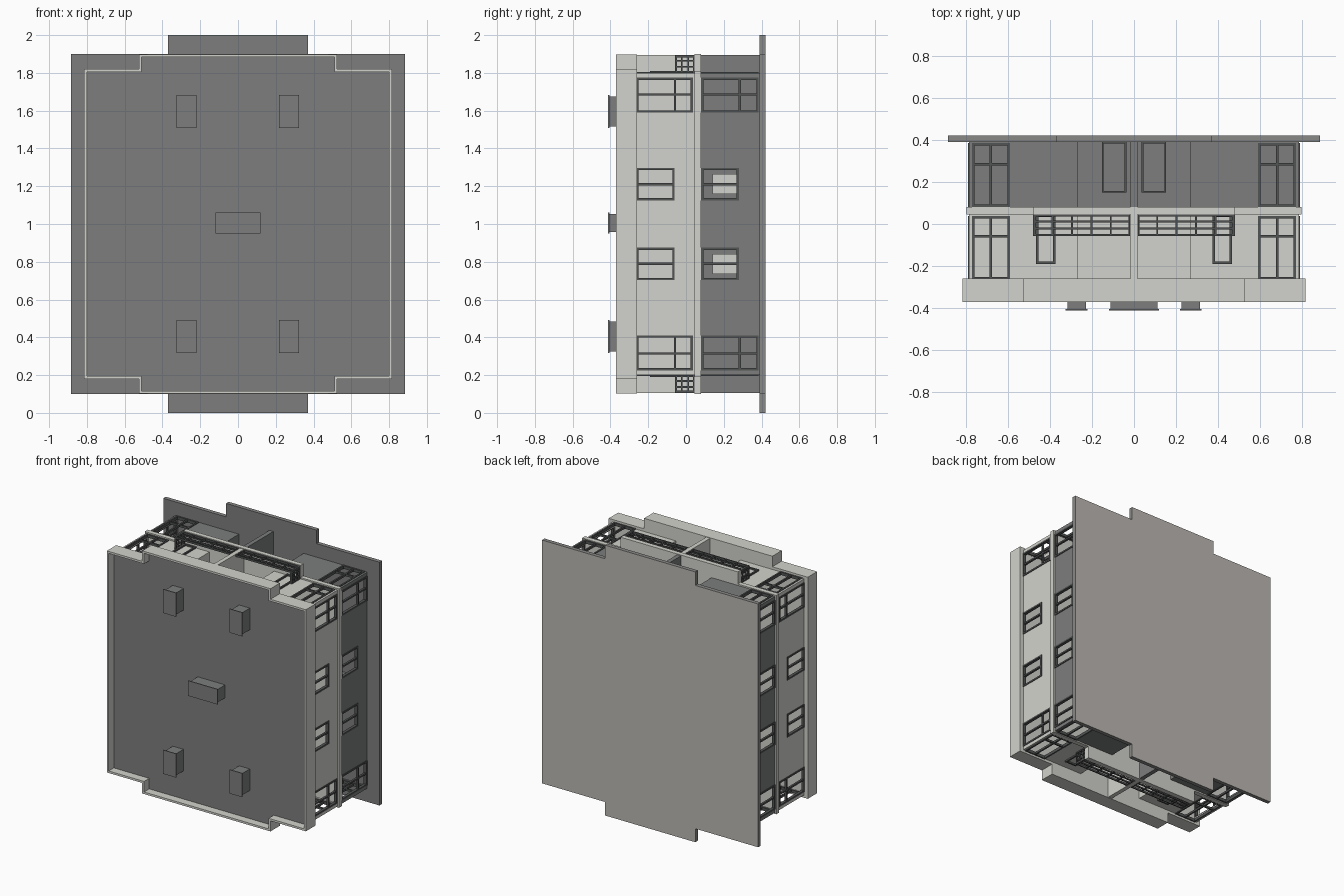
import bpy, bmesh

if "Cube" in bpy.data.objects:
    bpy.data.objects.remove(bpy.data.objects["Cube"])


def material(name, r, g, b):
    m = bpy.data.materials.new(name)
    m.diffuse_color = (r, g, b, 1)
    m.use_nodes = True
    m.node_tree.nodes["Principled BSDF"].inputs["Base Color"].default_value = m.diffuse_color
    return m


LIGHT = material("pale_plaster", 0.65, 0.655, 0.61)
DARK = material("dark_grey", 0.20, 0.207, 0.203)
FRAME = material("charcoal_frame", 0.085, 0.09, 0.088)
UNDER = material("warm_grey_underside", 0.50, 0.48, 0.45)
EDGE = material("mid_grey_edge", 0.25, 0.25, 0.245)


def finish(name, bm, mat):
    bmesh.ops.recalc_face_normals(bm, faces=bm.faces)
    me = bpy.data.meshes.new(name)
    bm.to_mesh(me)
    bm.free()
    me.materials.append(mat)
    ob = bpy.data.objects.new(name, me)
    bpy.context.collection.objects.link(ob)
    return ob


def boxes(name, items, mat):
    """One object from boxes given as (x0, x1, y0, y1, z0, z1)."""
    bm = bmesh.new()
    for x0, x1, y0, y1, z0, z1 in items:
        vs = bmesh.ops.create_cube(bm, size=1)["verts"]
        for v in vs:
            v.co = ((x0 + x1) / 2 + v.co.x * (x1 - x0),
                    (y0 + y1) / 2 + v.co.y * (y1 - y0),
                    (z0 + z1) / 2 + v.co.z * (z1 - z0))
    return finish(name, bm, mat)


def prism(name, w, h, cw, ch, y0, y1, mat):
    """Plan of half size w x h whose middle strip (half width cw) reaches ch."""
    half = [(-w, -h), (-cw, -h), (-cw, -ch), (cw, -ch), (cw, -h), (w, -h)]
    pts = half + [(-x, -z) for x, z in half]
    bm = bmesh.new()
    face = bm.faces.new([bm.verts.new((x, y0, 1 + z)) for x, z in pts])
    out = bmesh.ops.extrude_face_region(bm, geom=[face])["geom"]
    for v in out:
        if isinstance(v, bmesh.types.BMVert):
            v.co.y = y1
    # the extrusion drops the first cap, so close the open end
    edges = [e for e in bm.edges if e.is_boundary]
    if edges:
        bmesh.ops.holes_fill(bm, edges=edges)
    return finish(name, bm, mat)


def cut(ob, cutter):
    mod = ob.modifiers.new("cut", 'BOOLEAN')
    mod.operation = 'DIFFERENCE'
    mod.solver = 'EXACT'
    mod.object = cutter
    bpy.context.view_layer.objects.active = ob
    bpy.ops.object.modifier_apply(modifier=mod.name)
    bpy.data.objects.remove(cutter)


def place(axis, pos, d, u0, u1, y0, y1):
    """Box lying in a wall that faces x or z."""
    if axis == 'x':
        return (pos - d, pos + d, y0, y1, u0, u1)
    return (u0, u1, y0, y1, pos - d, pos + d)


def frame_bars(axis, pos, u0, u1, y0, y1, us=(), ys=(), t=0.012, d=0.011):
    bars = [place(axis, pos, d, a, a + t, y0, y1) for a in (u0, u1 - t)]
    bars += [place(axis, pos, d, u0, u1, a, a + t) for a in (y0, y1 - t)]
    bars += [place(axis, pos, d * .7, a - t / 2, a + t / 2, y0, y1) for a in us]
    bars += [place(axis, pos, d * .7, u0, u1, a - t / 2, a + t / 2) for a in ys]
    return bars


def mirrored(a, b, s):
    return (a, b) if s > 0 else (-b, -a)


W, H, CW, CH, T = 0.785, 0.80, 0.265, 0.60, 0.02


def storey(name, y0, y1, big, small, split, mat):
    walls = prism(name + "_walls", W, H, CW, CH, y0, y1, mat)
    cut(walls, prism("room_cutter", W - T, H - T, CW + T, CH - T,
                     y0 - .01, y1 + .01, mat))
    holes, bars = {'x': [], 'z': []}, []

    def window(axis, pos, u0, u1, ys, us, splits):
        holes[axis].append(place(axis, pos, .04, u0 + .004, u1 - .004,
                                 ys[0] + .004, ys[1] - .004))
        bars.extend(frame_bars(axis, pos, u0, u1, *ys, us, splits))

    for sx in (-1, 1):
        for sz in (-1, 1):
            # large and small windows on the long sides
            a, b = mirrored(.59, .775, sz)
            window('x', sx * (W - .006), 1 + a, 1 + b, big,
                   [1 + sz * .685], [split])
            a, b = mirrored(.125, .297, sz)
            window('x', sx * (W - .006), 1 + a, 1 + b, small,
                   [1 + sz * .21], [])
            # corner windows on the ends
            a, b = mirrored(.59, .77, sx)
            window('z', 1 + sz * (H - .006), a, b, big, [sx * .68], [split])
    for axis in 'xz':
        cut(walls, boxes("window_cutter", holes[axis], mat))
    boxes(name + "_window_frames", bars, FRAME)
    # wall dividing the two recesses
    boxes(name + "_divider", [(-.016, .016, y0, y1, 1 + a, 1 + b)
                              for a, b in ((-.895, -CH), (CH, .895))], mat)
    # inner room walls
    rooms = [(s * .275 - .01, s * .275 + .01, y0, y1, 1 - CH, 1 + CH) for s in (-1, 1)]
    rooms += [(a, b, y0, y1, .99, 1.01) for a, b in ((-.765, -.285), (.285, .765))]
    boxes(name + "_room_walls", rooms, mat)


storey("lower", .08, .39, (.08, .385), (.08, .28), .285, DARK)
storey("upper", -.26, .045, (-.263, .037), (-.263, -.06), -.058, LIGHT)

# ground plate: dark face, mid grey edges, warm underside
plate = prism("base_plate", .885, .90, .37, 1.0, .39, .42, DARK)
plate.data.materials.append(EDGE)
plate.data.materials.append(UNDER)
for p in plate.data.polygons:
    p.material_index = 2 if p.normal.y > .5 else 0 if p.normal.y < -.5 else 1

# slab between the storeys
prism("middle_slab", .795, .81, .48, .90, .045, .08, LIGHT)

# roof slab, raised rim and dark roof surface
prism("roof_slab", .815, .82, .525, .898, -.30, -.26, LIGHT)
rim = prism("roof_rim", .815, .82, .525, .898, -.37, -.30, LIGHT)
cut(rim, prism("rim_cutter", .80, .805, .51, .883, -.40, -.28, LIGHT))
prism("roof_surface", .80, .805, .51, .883, -.31, -.30, DARK)

# roof vents with flat caps
vents = [(x, 1 + s * .595, .052, .088) for x in (-.273, .27) for s in (-1, 1)]
vents.append((0, 1.005, .12, .056))
boxes("roof_vents", [(x - a + .008, x + a - .008, -.406, -.31, z - b + .008, z + b - .008)
                     for x, z, a, b in vents], DARK)
boxes("vent_caps", [(x - a, x + a, -.412, -.405, z - b, z + b)
                    for x, z, a, b in vents], DARK)

# doors and balcony railings
doors, rails = [], []
for sx in (-1, 1):
    for sz in (-1, 1):
        a, b = mirrored(.372, .465, sx)
        doors += frame_bars('z', 1 + sz * H, a, b, -.19, .045)
        a, b = mirrored(.036, .152, sx)
        doors += frame_bars('z', 1 + sz * CH, a, b, .15, .39, t=.008)
        a, b = mirrored(.018, .48, sx)
        step = (b - a) / 5
        rails += frame_bars('z', 1 + sz * .888, a, b, -.057, .045,
                            [a + step * i for i in range(1, 5)],
                            [-.022, .012], t=.009, d=.007)
        a, b = mirrored(.80, .895, sz)
        rails += frame_bars('x', sx * .473, 1 + a, 1 + b, -.057, .045,
                            [1 + a + .032, 1 + a + .064],
                            [-.022, .012], t=.009, d=.007)
boxes("door_frames", doors, FRAME)
boxes("balcony_railings", rails, FRAME)

# pale inner panels behind the lower small windows
boxes("inner_panels", [(sx * .5 - .01, sx * .5 + .01, .14, .28, z, z + .105)
                       for sx in (-1, 1) for z in (.735, 1.16)], LIGHT)
